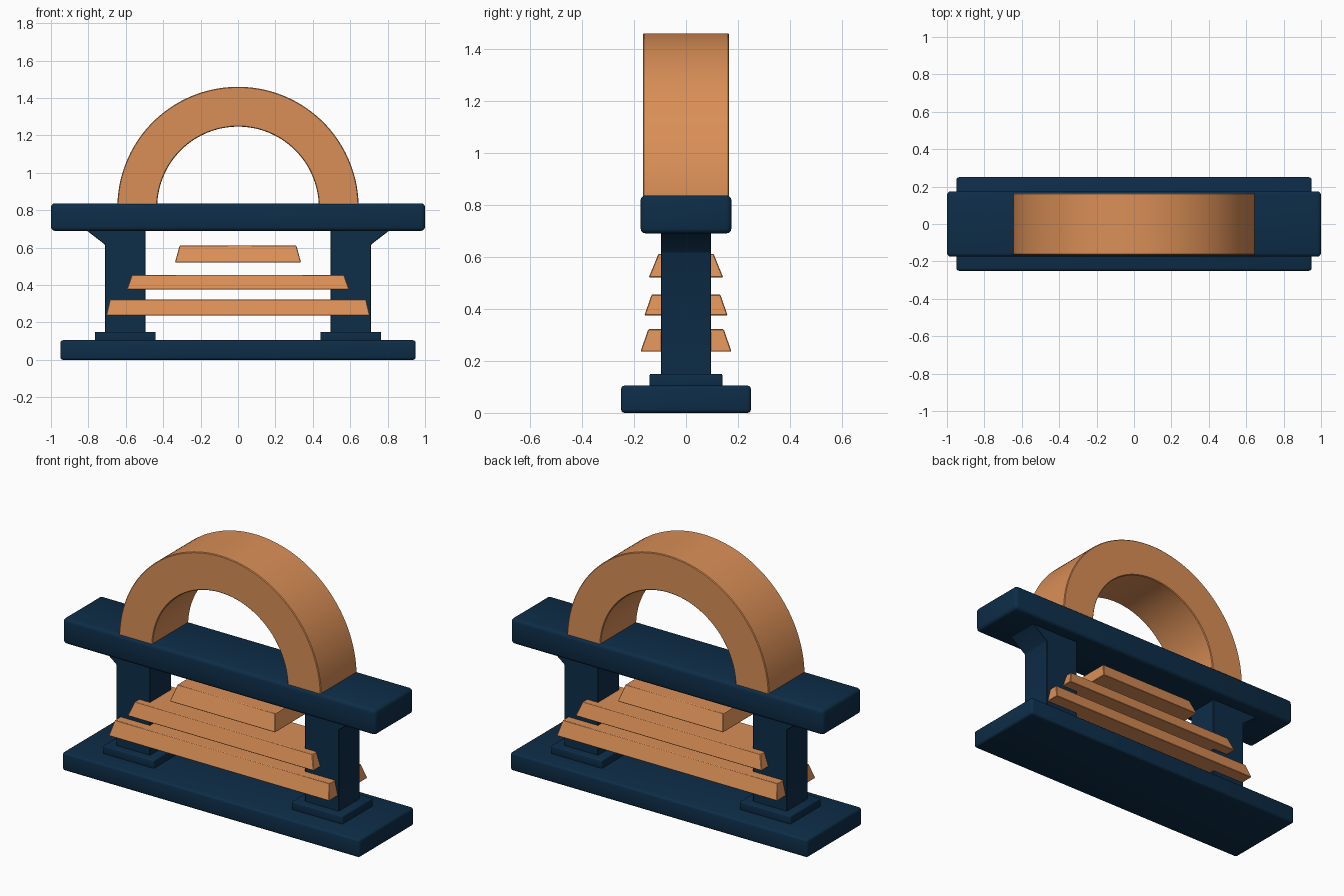
import bpy, math

if "Cube" in bpy.data.objects:
    bpy.data.objects.remove(bpy.data.objects["Cube"])


def material(name, rgb):
    m = bpy.data.materials.new(name)
    m.diffuse_color = (*rgb, 1)
    m.use_nodes = True
    m.node_tree.nodes["Principled BSDF"].inputs["Base Color"].default_value = m.diffuse_color
    return m


NAVY = material("dark_navy", (0.004, 0.026, 0.064))
COPPER = material("warm_copper", (0.70, 0.275, 0.095))


def make(name, verts, faces, mat, bevel=0.0, segments=3):
    me = bpy.data.meshes.new(name)
    me.from_pydata(verts, [], faces)
    ob = bpy.data.objects.new(name, me)
    bpy.context.collection.objects.link(ob)
    me.materials.append(mat)
    bpy.ops.object.select_all(action='DESELECT')
    ob.select_set(True)
    bpy.context.view_layer.objects.active = ob
    bpy.ops.object.mode_set(mode='EDIT')
    bpy.ops.mesh.select_all(action='SELECT')
    bpy.ops.mesh.normals_make_consistent(inside=False)
    bpy.ops.object.mode_set(mode='OBJECT')
    if bevel:
        b = ob.modifiers.new("soft_edges", 'BEVEL')
        b.width, b.segments, b.limit_method = bevel, segments, 'ANGLE'
        b.angle_limit = math.radians(40)
        bpy.ops.object.modifier_apply(modifier=b.name)
    bpy.ops.object.shade_smooth_by_angle(angle=math.radians(30))
    return ob


def extrude_y(name, profile, half_y, mat, bevel=0.0, segments=3):
    """Extrude an (x, z) outline symmetrically along y."""
    n = len(profile)
    verts = [(x, y, z) for y in (-half_y, half_y) for x, z in profile]
    faces = [tuple(range(n)), tuple(range(n, 2 * n))]
    faces += [(i, (i + 1) % n, n + (i + 1) % n, n + i) for i in range(n)]
    return make(name, verts, faces, mat, bevel, segments)


def block(name, x0, x1, half_y, z0, z1, mat, bevel):
    return extrude_y(name, [(x0, z0), (x1, z0), (x1, z1), (x0, z1)], half_y, mat, bevel)


def sloped_slab(name, bottom, top, z0, z1):
    """Slab whose four sides lean inwards towards the top."""
    verts = [(sx * hx, sy * hy, z) for (hx, hy), z in ((bottom, z0), (top, z1))
             for sx, sy in ((-1, -1), (1, -1), (1, 1), (-1, 1))]
    faces = [(0, 1, 2, 3), (4, 5, 6, 7)] + [(i, (i + 1) % 4, 4 + (i + 1) % 4, 4 + i) for i in range(4)]
    make(name, verts, faces, COPPER, 0.003, 1)


# Base and top beam
block("base", -0.95, 0.95, 0.25, 0.0, 0.105, NAVY, 0.014)
block("top_beam", -1.0, 1.0, 0.175, 0.69, 0.837, NAVY, 0.02)

# Posts with an outward bracket, each on a foot plate
for side, label in ((-1, "left"), (1, "right")):
    block(label + "_foot", side * 0.44, side * 0.765, 0.14, 0.10, 0.15, NAVY, 0.006)
    outline = [(0.495, 0.14), (0.712, 0.14), (0.712, 0.617), (0.82, 0.70), (0.495, 0.70)]
    extrude_y(label + "_post", [(side * x, z) for x, z in outline], 0.097, NAVY, 0.003, 1)

# Stepped slabs between the posts
sloped_slab("lower_slab", (0.705, 0.175), (0.685, 0.145), 0.236, 0.322)
sloped_slab("middle_slab", (0.595, 0.16), (0.567, 0.132), 0.375, 0.455)
sloped_slab("upper_slab", (0.337, 0.143), (0.312, 0.106), 0.521, 0.612)

# Half-ring arch standing on the beam
N, CZ = 72, 0.815
arc = [math.pi * i / N for i in range(N + 1)]
verts = [(r * math.cos(a), y, CZ + r * math.sin(a))
         for a in arc for r, y in ((0.645, -0.165), (0.645, 0.165), (0.432, 0.165), (0.432, -0.165))]
faces = [(4 * i + k, 4 * i + (k + 1) % 4, 4 * i + 4 + (k + 1) % 4, 4 * i + 4 + k)
         for i in range(N) for k in range(4)]
faces += [(0, 1, 2, 3), tuple(4 * N + k for k in range(4))]
make("arch", verts, faces, COPPER, 0.004, 1)
